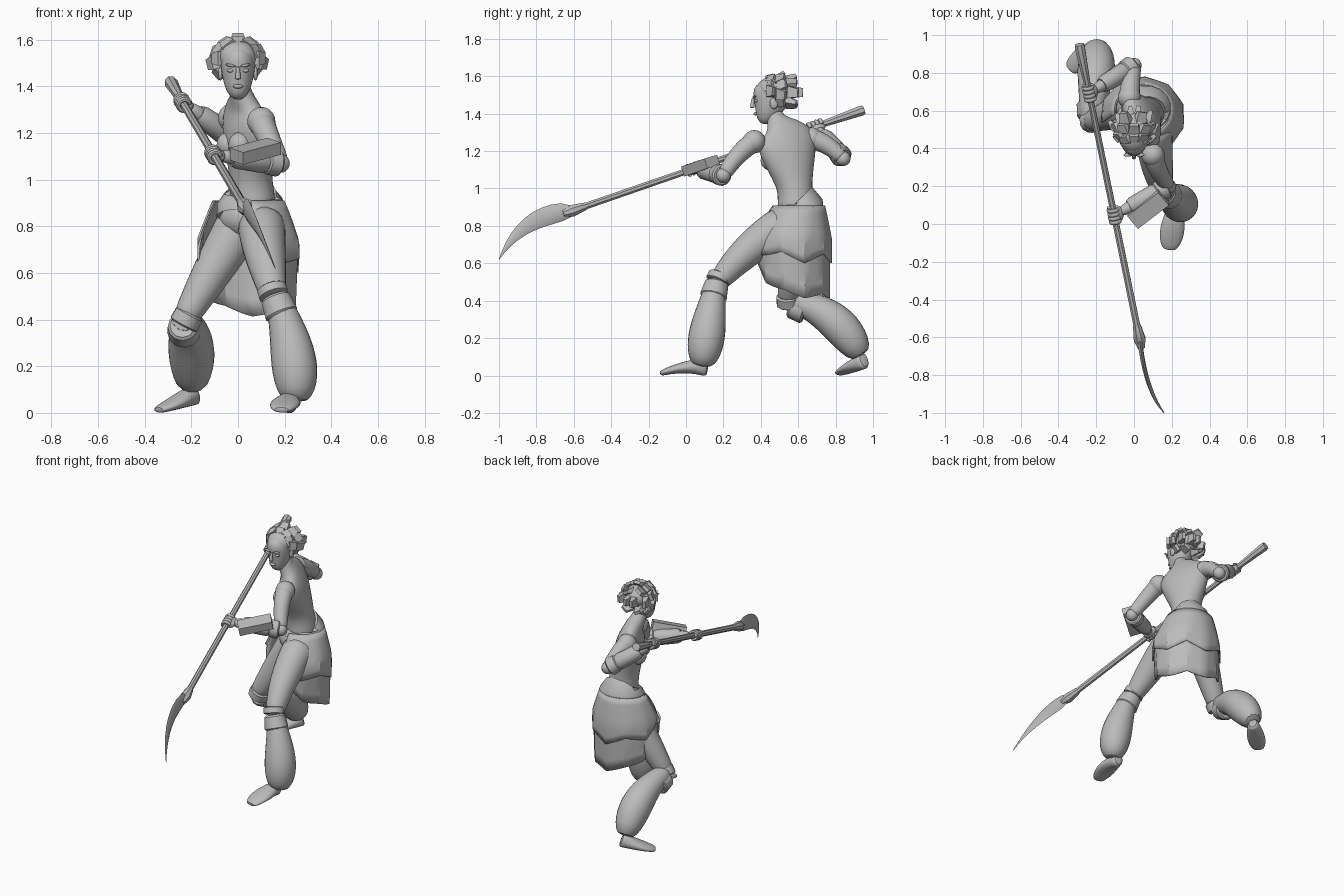
import bpy, bmesh, math, random
from mathutils import Vector, Matrix

random.seed(4)
cube = bpy.data.objects.get("Cube")
if cube:
    bpy.data.objects.remove(cube)

grey = bpy.data.materials.new("plain grey")
grey.use_nodes = True
grey.diffuse_color = (0.5, 0.5, 0.5, 1)
grey.node_tree.nodes["Principled BSDF"].inputs["Base Color"].default_value = grey.diffuse_color


def finish(name, bm, angle=40, subdiv=0, solid=0):
    bmesh.ops.recalc_face_normals(bm, faces=bm.faces)
    mesh = bpy.data.meshes.new(name)
    bm.to_mesh(mesh)
    bm.free()
    ob = bpy.data.objects.new(name, mesh)
    bpy.context.collection.objects.link(ob)
    mesh.materials.append(grey)
    if solid:
        ob.modifiers.new("thickness", 'SOLIDIFY').thickness = solid
    if subdiv:
        ob.modifiers.new("smooth", 'SUBSURF').levels = subdiv
    if angle:
        bpy.ops.object.select_all(action='DESELECT')
        ob.select_set(True)
        bpy.context.view_layer.objects.active = ob
        bpy.ops.object.shade_smooth_by_angle(angle=math.radians(angle))


def loft(name, rings, side=(1, 0, 0), n=12, angle=60, subdiv=1):
    """Skin elliptical rings (x, y, z, radius along side[, other radius])."""
    bm = bmesh.new()
    points = [Vector(ring[:3]) for ring in rings]
    loops = []
    for i, ring in enumerate(rings):
        tangent = (points[min(i + 1, len(points) - 1)] - points[max(i - 1, 0)]).normalized()
        across = Vector(side)
        across = (across - tangent * across.dot(tangent)).normalized()
        other = tangent.cross(across)
        turns = [math.tau * (k + 0.5) / n for k in range(n)]
        loops.append([bm.verts.new(points[i] + across * math.cos(a) * ring[3] + other * math.sin(a) * ring[-1])
                      for a in turns])
    for low, high in zip(loops, loops[1:]):
        for k in range(n):
            bm.faces.new((low[k], low[k - 1], high[k - 1], high[k]))
    bm.faces.new(loops[0])
    bm.faces.new(loops[-1])
    finish(name, bm, angle, subdiv)


def bend(start, control, end, t):
    """Point on a simple curve."""
    return Vector(start).lerp(control, t).lerp(Vector(control).lerp(end, t), t)


def limb(name, start, control, end, first, last, bulge=0, skew=1, depth=None, side=(1, 0, 0), n=12):
    """Curved tube whose radius swells between its two end radii."""
    rings = []
    for k in range(9):
        t = k / 8
        swell = bulge * abs(math.sin(math.pi * t ** skew)) ** .75
        radius = first + (last - first) * t + swell
        ring = [*bend(start, control, end, t), radius]
        if depth:
            ring.append(depth[0] + (depth[1] - depth[0]) * t)
        rings.append(ring)
    loft(name, rings, side, n)


def band(name, start, end, first, last):
    """Crisp cuff with bevelled lips."""
    start, end = Vector(start), Vector(end)
    rings = []
    for t, lip in ((0, .85), (.12, 1), (.88, 1), (1, .85)):
        rings.append((*start.lerp(end, t), (first + (last - first) * t) * lip))
    loft(name, rings, (1, 0, .3), 12, 35, 0)


def ball(name, loc, size, rot=Matrix()):
    bm = bmesh.new()
    place = Matrix.Translation(loc) @ rot.to_4x4() @ Matrix.Diagonal((*size, 1))
    bmesh.ops.create_uvsphere(bm, u_segments=14, v_segments=10, radius=1, matrix=place)
    finish(name, bm, 60)


# Torso and neck, turned toward the trailing side
across = Vector((-.39, .92, 0))
facing = Vector((-.92, -.39, 0))
loft("torso", [(.07, .6, .82, .13, .11), (.06, .585, .95, .092, .094), (.055, .58, 1.02, .098, .092),
               (.045, .56, 1.12, .138, .094), (.035, .54, 1.23, .175, .092), (.032, .53, 1.29, .165, .066),
               (.025, .51, 1.33, .1, .056), (.015, .48, 1.365, .046, .046), (0, .46, 1.44, .038, .042)],
     across, 16)
for label, sign in (("left", -1), ("right", 1)):
    ball(label + "_breast", Vector((.035, .535, 1.15)) + facing * .055 + across * sign * .065, (.052, .055, .055))

# Head with facial features
loft("head", [(0, .397, 1.352, .016, .018), (0, .413, 1.37, .044, .047), (0, .437, 1.41, .063, .073),
              (0, .458, 1.49, .078, .106), (0, .465, 1.54, .074, .1), (0, .47, 1.58, .03, .04)], n=16)
limb("nose", (0, .36, 1.485), (0, .355, 1.455), (0, .354, 1.43), .008, .014, n=8)
ball("mouth", (0, .371, 1.4), (.022, .01, .009))
for label, sign in (("left", 1), ("right", -1)):
    ball(label + "_eye", (sign * .032, .375, 1.468), (.016, .009, .008))
    ball(label + "_brow", (sign * .032, .366, 1.49), (.024, .01, .006), Matrix.Rotation(-sign * .2, 3, 'Y'))
    ball(label + "_ear", (sign * .075, .47, 1.455), (.01, .022, .03))

# Hair cap and chunky swept-back locks
ball("hair_cap", (0, .482, 1.525), (.088, .108, .078))
heart = Vector((0, .485, 1.515))
for polar, count, start, stop in ((15, 2, 0, 180), (50, 6, -60, 240), (80, 9, -40, 220), (112, 7, 5, 175)):
    for i in range(count):
        turn = math.radians(start + (stop - start) * i / (count - 1))
        tilt = math.radians(polar + random.uniform(-6, 6))
        ray = Vector((math.sin(tilt) * math.cos(turn), math.cos(tilt), math.sin(tilt) * math.sin(turn) * .8))
        tangent = Vector((-math.sin(turn), 0, math.cos(turn)))
        length = random.uniform(.11, .135)
        sweep = Vector((0, .03, random.uniform(-.01, .01)))
        loft(f"hair_lock_{polar}_{i}", [(*(heart + ray * .05), .03, .025),
                                        (*(heart + ray * length * .8), .045, .028),
                                        (*(heart + ray * length + sweep), .032, .014)], tangent, 4, 0, 0)

# Polearm: shaft with flared butt, collar and curved blade
butt, collar, tip = Vector((-.29, .95, 1.42)), Vector((.03, -.61, .88)), Vector((.16, -1, .62))
shaft = [(0, .026), (.01, .029), (.13, .019), (.14, .017), (.95, .019), (.96, .024), (1, .034), (1.03, .02)]
loft("polearm_shaft", [(*butt.lerp(collar, t), radius) for t, radius in shaft], n=8, angle=35, subdiv=0)
blade = []
for k in range(11):
    t = k / 10
    width = .028 * (1 - t) + .03 * math.sin(math.pi * t ** .6)
    blade.append((*bend(collar, (.06, -.88, .86), tip, t), .015 - .013 * t, width + .001))
loft("polearm_blade", blade, n=6, angle=35, subdiv=0)

# Arms with bracers, and hands gripping the shaft
axis = (collar - butt).normalized()
spin = axis.to_track_quat('Z', 'Y').to_matrix()


def arm(label, shoulder, control, elbow, hold):
    shoulder, elbow = Vector(shoulder), Vector(elbow)
    grip = butt.lerp(collar, hold)
    wrist = grip.lerp(elbow, .1)
    ball(label + "_shoulder", shoulder, (.062, .062, .062))
    limb(label + "_upper_arm", shoulder, control, elbow, .058, .04, .002)
    ball(label + "_elbow", elbow, (.04, .04, .04))
    limb(label + "_forearm", elbow, elbow.lerp(wrist, .5), wrist, .044, .026, .006, side=(0, 0, 1))
    band(label + "_elbow_cuff", elbow.lerp(wrist, .03), elbow.lerp(wrist, .25), .06, .054)
    band(label + "_bracer", elbow.lerp(wrist, .22), elbow.lerp(wrist, .8), .053, .046)
    palm = grip.lerp(wrist, .6)
    ball(label + "_palm", palm, (.032, .026, .046), spin)
    for i in range(4):
        centre = grip + axis * (i - 1.5) * .022
        curl = [math.tau * k / 7.5 for k in range(7)]
        loft(f"{label}_finger_{i + 1}",
             [(*(centre + spin @ Vector((math.cos(a), math.sin(a), 0)) * .028), .014) for a in curl], axis, 6)
    knuckle = grip - axis * .045 + Vector((0, 0, .02))
    limb(label + "_thumb", palm, knuckle, knuckle - Vector((.03, 0, .02)), .014, .008, n=6)


arm("left", (.1, .365, 1.25), (.12, .28, 1.2), (.183, .2, 1.07), .58)
arm("right", (-.025, .67, 1.265), (-.02, .75, 1.25), (0, .84, 1.16), .165)

# Block shield strapped over the left forearm
along = Vector((.17, .13, .045)).normalized()
wide = Vector((.5, -.82, -.25))
wide = (wide - along * wide.dot(along)).normalized()
frame = Matrix((along, wide, along.cross(wide))).transposed().to_4x4()
bm = bmesh.new()
bmesh.ops.create_cube(bm, size=1, matrix=Matrix.Translation((.075, .078, 1.122)) @ frame
                      @ Matrix.Diagonal((.21, .09, .055, 1)))
finish("forearm_shield", bm, 0)

# Legs: thigh, knee cuffs, baggy lower trouser and foot
limb("left_thigh", (.1, .54, .82), (.11, .31, .68), (.155, .165, .49), .108, .054, .01)
limb("left_trouser", (.165, .16, .5), (.26, .115, .25), (.248, .085, .045), .054, .055, .048, 1.5)
band("left_knee_band", (.142, .185, .54), (.155, .167, .5), .065, .066)
band("left_knee_cuff", (.157, .167, .5), (.19, .145, .415), .064, .075)
limb("left_foot", (.222, .12, .042), (.21, 0, .06), (.185, -.14, .01), .032, .034, .034, 1.4, (.052, .014))

limb("right_thigh", (.03, .63, .84), (-.11, .585, .61), (-.235, .54, .39), .112, .054, .006)
limb("right_trouser", (-.237, .54, .4), (-.19, .8, .37), (-.198, .94, .1), .058, .058, .046, 1.6)
band("right_knee_band", (-.205, .545, .43), (-.235, .55, .375), .064, .066)
band("right_knee_cuff", (-.237, .555, .375), (-.23, .64, .345), .064, .074)
limb("right_foot", (-.178, .955, .085), (-.25, .9, .05), (-.345, .815, .01), .032, .032, .028, 1.4,
     (.052, .014), (.64, -.77, 0))

# Pelvis and belt wrap
loft("pelvis", [(.05, .58, .73, .07, .06), (.055, .585, .79, .145, .13), (.06, .6, .86, .145, .13),
                (.06, .59, .93, .1, .1)], n=16)
loft("belt_wrap", [(.055, .59, .82, .14, .12), (.055, .6, .83, .15, .135), (.06, .61, .88, .152, .132),
                   (.065, .615, .93, .128, .118), (.065, .605, .94, .1, .1)], n=16, angle=35, subdiv=0)


# Open-fronted skirt in two draped layers
def skirt(name, spread, hem, rise, grow, wave):
    bm = bmesh.new()
    columns, steps = 24, 7
    grid = []
    for i in range(columns + 1):
        a = 2 * i / columns - 1
        turn = math.radians(52 - a * spread)
        bottom = hem + rise * abs(a) ** 3 + wave * abs(i % 6 - 3) / 3
        column = []
        for j in range(steps + 1):
            t = j / steps
            z = .91 + (bottom - .91) * t
            full = min(1, (.93 - z) / .2) ** .8 - .6 * max(0, .68 - z)
            fold = 1 + .03 * t * math.cos(i * 2.1)
            x = (.135 + .08 * full + grow) * fold * math.cos(turn)
            y = (.12 + .08 * full + grow) * fold * math.sin(turn)
            column.append(bm.verts.new((.045 + x, .61 - .04 * full + y, z)))
        grid.append(column)
    for a, b in zip(grid, grid[1:]):
        for j in range(steps):
            bm.faces.new((a[j], a[j + 1], b[j + 1], b[j]))
    finish(name, bm, 30, 0, .008)


skirt("under_skirt", 134, .41, .2, 0, .025)
skirt("over_skirt", 138, .6, .1, .007, .05)
